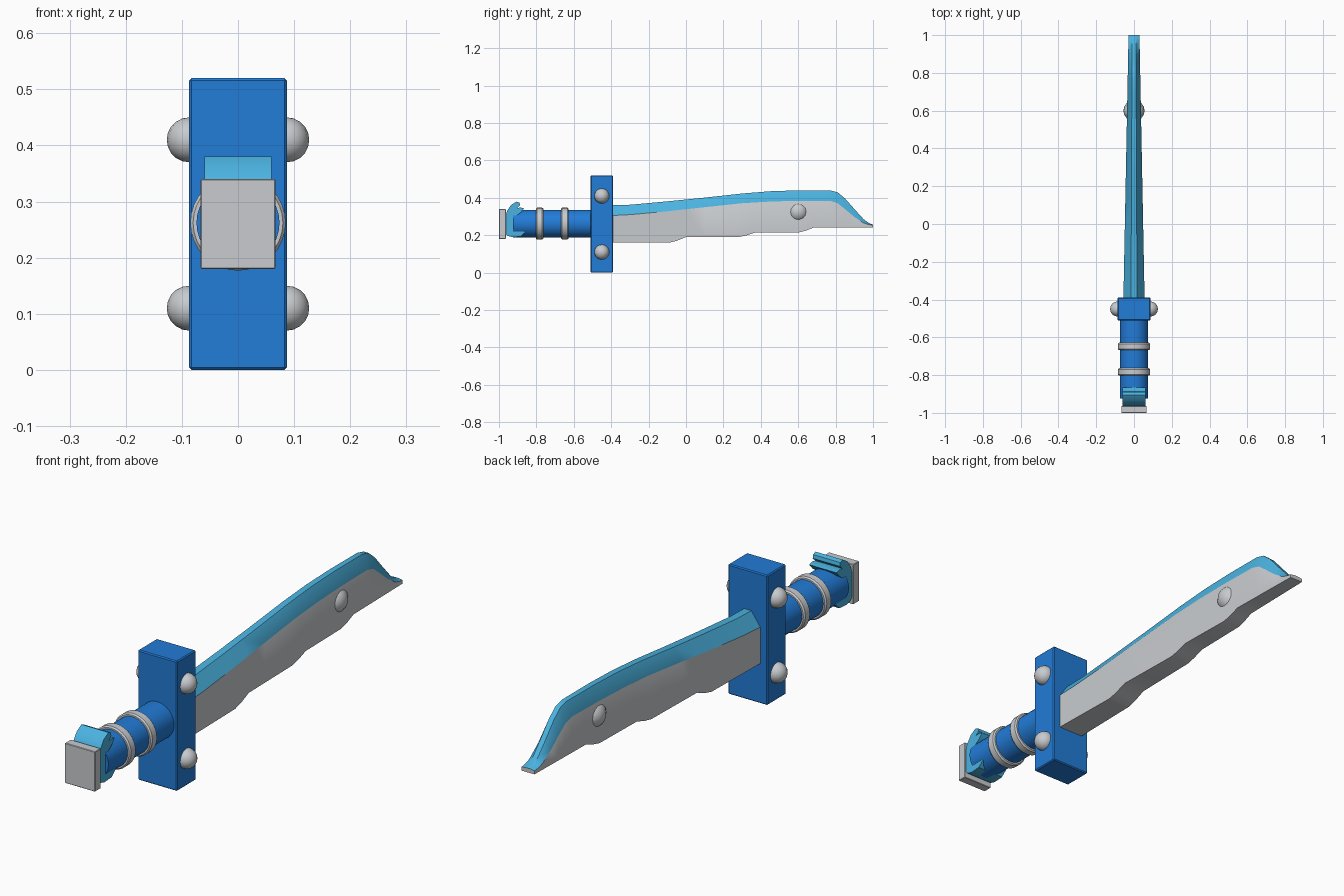
import bpy, bmesh, math

if "Cube" in bpy.data.objects:
    bpy.data.objects.remove(bpy.data.objects["Cube"])


def material(name, rgb):
    m = bpy.data.materials.new(name)
    m.diffuse_color = (*rgb, 1)
    m.use_nodes = True
    m.node_tree.nodes["Principled BSDF"].inputs["Base Color"].default_value = m.diffuse_color
    return m


BLUE = material("deep blue", (0.016, 0.20, 0.68))
SKY = material("sky blue", (0.07, 0.45, 0.75))
GREY = material("light grey", (0.58, 0.60, 0.62))


def finish(name, bm, mats, smooth=True, bevel=0):
    bmesh.ops.recalc_face_normals(bm, faces=bm.faces)
    me = bpy.data.meshes.new(name)
    bm.to_mesh(me)
    bm.free()
    ob = bpy.data.objects.new(name, me)
    bpy.context.collection.objects.link(ob)
    for m in mats:
        me.materials.append(m)
    if bevel:
        b = ob.modifiers.new("bevel", 'BEVEL')
        b.width, b.segments = bevel, 1
    if smooth:
        bpy.ops.object.select_all(action='DESELECT')
        ob.select_set(True)
        bpy.context.view_layer.objects.active = ob
        bpy.ops.object.shade_smooth_by_angle(angle=math.radians(32))
    return ob


def box(name, lo, hi, mat, bevel):
    bm = bmesh.new()
    bmesh.ops.create_cube(bm, size=1)
    for v in bm.verts:
        for i in range(3):
            v.co[i] = lo[i] if v.co[i] < 0 else hi[i]
    return finish(name, bm, [mat], False, bevel)


def lathe(name, profile, mat, zc=0.262, n=32):
    """Closed solid around the y axis from (y, radius) points."""
    bm = bmesh.new()
    rings = [[bm.verts.new((r * math.cos(2 * math.pi * k / n), y,
                            zc + r * math.sin(2 * math.pi * k / n)))
              for k in range(n)] for y, r in profile]
    for a, b in zip(rings, rings[1:]):
        for k in range(n):
            bm.faces.new((a[k], a[(k + 1) % n], b[(k + 1) % n], b[k]))
    bm.faces.new(rings[0])
    bm.faces.new(rings[-1])
    return finish(name, bm, [mat])


def ball(name, loc, r):
    bm = bmesh.new()
    bmesh.ops.create_uvsphere(bm, u_segments=16, v_segments=10, radius=r)
    for v in bm.verts:
        v.co.x += loc[0]
        v.co.y += loc[1]
        v.co.z += loc[2]
    return finish(name, bm, [GREY])


def interp(pts, y):
    for (y0, z0), (y1, z1) in zip(pts, pts[1:]):
        if y <= y1:
            return z0 + (z1 - z0) * (y - y0) / (y1 - y0)
    return pts[-1][1]


# Blade: spine, bevel line and stepped lower edge as (y, z) curves
spine = [(-.42, .36), (-.3, .363), (-.1, .381), (.1, .401), (.3, .423), (.45, .435),
         (.6, .44), (.77, .44), (.81, .43), (.85, .397), (.9, .34), (.95, .285), (.98, .264), (1, .257)]
ridge = [(-.42, .304), (-.3, .31), (-.1, .328), (.1, .35), (.3, .371), (.45, .38),
         (.6, .384), (.77, .384), (.81, .372), (.85, .34), (.9, .298), (.95, .265), (.98, .256), (1, .254)]
edge = [(-.42, .16), (-.09, .16), (-.05, .17), (0, .19), (.28, .19), (.32, .198),
        (.37, .214), (.6, .214), (.64, .224), (.68, .24), (1, .24)]
stations = sorted({p[0] for p in spine + edge})
bm = bmesh.new()
loops = []
for y in stations:
    t = (y + .39) / 1.39
    w, f = .056 - .027 * t, .016 - .006 * t
    top, mid, low = (interp(c, y) for c in (spine, ridge, edge))
    loops.append([bm.verts.new((x, y, z)) for x, z in
                  ((f, top), (w, mid), (w, low), (-w, low), (-w, mid), (-f, top))])
for a, b in zip(loops, loops[1:]):
    for k in range(6):
        face = bm.faces.new((a[k], a[(k + 1) % 6], b[(k + 1) % 6], b[k]))
        face.material_index = 1 if k in (0, 4, 5) else 0
for cap in (loops[0], loops[-1]):
    bm.faces.new(cap)
finish("blade", bm, [GREY, SKY])
ball("blade_rivet", (0, .6, .325), .056)

# Guard with side rivets
box("guard", (-.087, -.51, 0), (.087, -.39, .52), BLUE, .004)
for s in (-1, 1):
    for z in (.11, .41):
        ball("guard_rivet", (s * .087, -.45, z), .04)

# Grip and its two bands
lathe("grip", [(-.925, .074), (-.48, .074)], BLUE)
for y in (-.783, -.648):
    lathe("grip_band", [(y - .02, .06), (y - .02, .08), (y - .014, .085),
                        (y + .014, .085), (y + .02, .08), (y + .02, .06)], GREY)

# Hooked pommel clasp: side profile extruded across x
clasp = [(-.966, .21), (-.968, .29), (-.957, .33), (-.935, .362), (-.905, .38), (-.89, .374),
         (-.887, .36), (-.903, .345), (-.885, .348), (-.865, .343), (-.885, .32), (-.915, .30),
         (-.922, .26), (-.91, .235), (-.875, .23), (-.86, .215), (-.885, .193), (-.93, .19), (-.955, .197)]
bm = bmesh.new()
face = bm.faces.new([bm.verts.new((-.06, y, z)) for y, z in clasp])
new = bmesh.ops.extrude_face_region(bm, geom=[face])["geom"]
bmesh.ops.translate(bm, vec=(.12, 0, 0), verts=[g for g in new if isinstance(g, bmesh.types.BMVert)])
finish("pommel_clasp", bm, [SKY])

# Pommel end plate
box("pommel_plate", (-.067, -1, .18), (.067, -.963, .34), GREY, .002)
